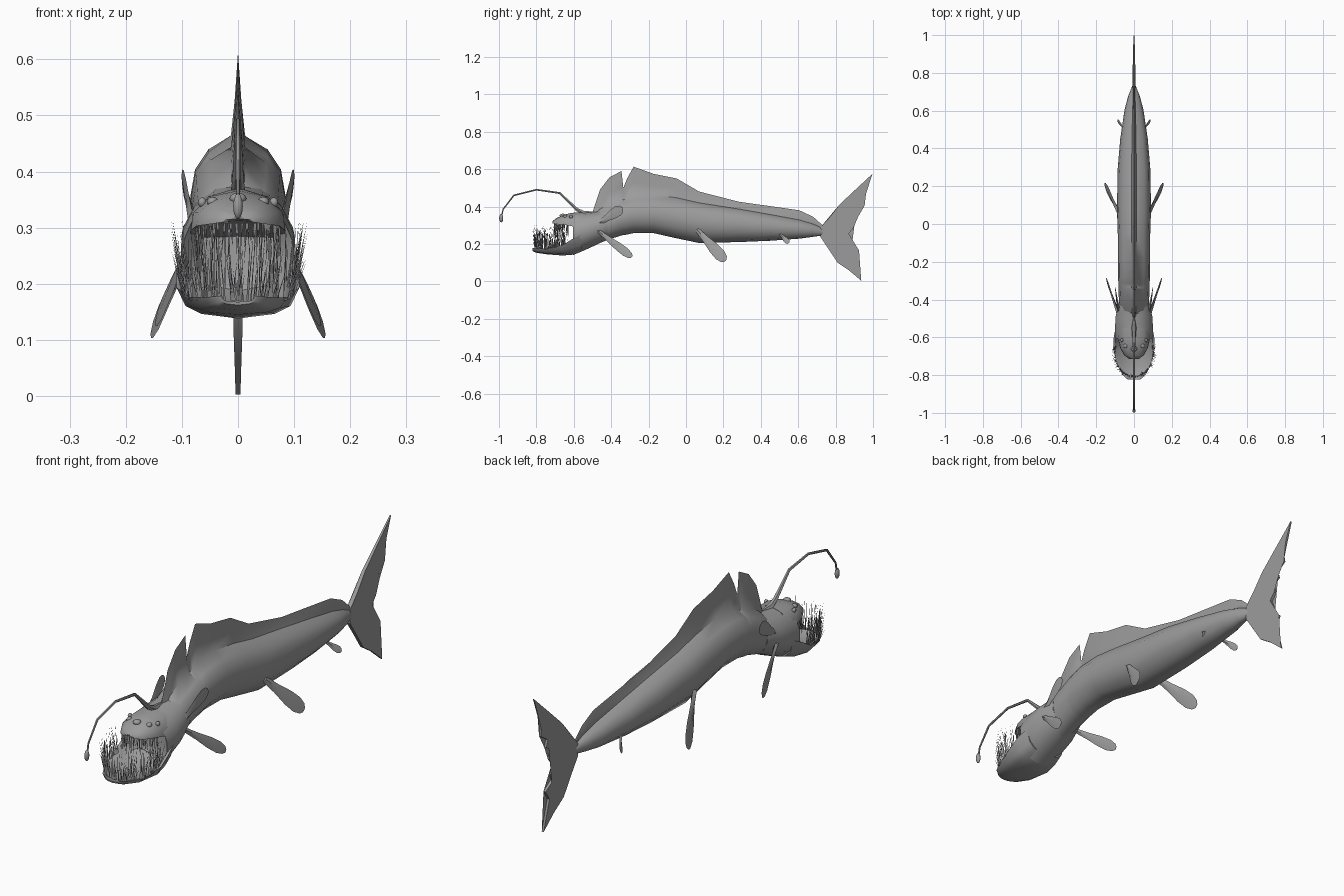
import bpy, bmesh, math, random
from mathutils import Vector

if "Cube" in bpy.data.objects:
    bpy.data.objects.remove(bpy.data.objects["Cube"], do_unlink=True)
random.seed(4)

GREY = (0.33, 0.33, 0.33, 1)
skin = bpy.data.materials.new("grey_skin")
skin.use_nodes = True
skin.diffuse_color = GREY
skin.node_tree.nodes["Principled BSDF"].inputs["Base Color"].default_value = GREY


def finish(name, bm, angle=50):
    """Turn a bmesh into a named, shaded object."""
    bmesh.ops.recalc_face_normals(bm, faces=bm.faces[:])
    mesh = bpy.data.meshes.new(name)
    bm.to_mesh(mesh)
    bm.free()
    mesh.materials.append(skin)
    ob = bpy.data.objects.new(name, mesh)
    bpy.context.collection.objects.link(ob)
    bpy.ops.object.select_all(action="DESELECT")
    ob.select_set(True)
    bpy.context.view_layer.objects.active = ob
    bpy.ops.object.shade_smooth_by_angle(angle=math.radians(angle))
    return ob


def loft(name, rings, angle=50):
    """Skin a row of equal rings and cap both ends."""
    bm = bmesh.new()
    rows = [[bm.verts.new(p) for p in ring] for ring in rings]
    n = len(rows[0])
    for a, b in zip(rows, rows[1:]):
        for i in range(n):
            j = (i + 1) % n
            bm.faces.new((a[i], a[j], b[j], b[i]))
    bm.faces.new(rows[0])
    bm.faces.new(rows[-1])
    return finish(name, bm, angle)


def mirrored(y, half):
    """Closed ring from a half section whose ends lie on x = 0."""
    return [(x, y, z) for x, z in half] + [(-x, y, z) for x, z in half[-2:0:-1]]


# Body and dorsal crest: y, half width, belly, shoulder, crest top
BODY = [
    (-.5, .07, .19, .34, .37), (-.46, .075, .205, .37, .49),
    (-.41, .08, .225, .39, .555), (-.345, .082, .245, .42, .59),
    (-.335, .082, .247, .425, .5), (-.315, .083, .25, .43, .55),
    (-.28, .084, .258, .44, .613), (-.175, .085, .258, .445, .575),
    (-.05, .086, .23, .43, .55), (.07, .09, .205, .41, .48),
    (.285, .087, .21, .38, .425), (.45, .073, .217, .35, .402),
    (.605, .05, .228, .32, .38), (.68, .03, .238, .3, .345),
    (.73, .01, .245, .28, .3),
]


def body_ring(y, w, zb, sh, top):
    h = sh - zb
    return mirrored(y, [
        (0, zb), (.5 * w, zb + .06 * h), (.88 * w, zb + .28 * h),
        (w, zb + .52 * h), (.9 * w, zb + .78 * h), (.62 * w, sh - .03 * h),
        (.15 * w, sh + .14 * (top - sh)), (.006, (sh + top) / 2), (0, top)])


loft("body", [body_ring(*s) for s in BODY])


# Back of the head, whose front cap closes the throat
def oval_ring(y, w, zb, top, n=14):
    mid, r = (zb + top) / 2, (top - zb) / 2
    return [(w * math.sin(k * math.tau / n), y, mid - r * math.cos(k * math.tau / n))
            for k in range(n)]


loft("head", [oval_ring(*s) for s in [
    (-.57, .07, .17, .335), (-.605, .1, .14, .362), (-.55, .103, .163, .368),
    (-.49, .1, .19, .372), (-.42, .08, .225, .385)]])

# Upper jaw and brow: y, half width, lip height, top
SKULL = [(-.715, .025, .31, .32), (-.695, .052, .306, .337),
         (-.655, .074, .303, .356), (-.61, .084, .295, .366),
         (-.55, .088, .27, .371)]
loft("upper_jaw", [mirrored(y, [
    (0, lip + .006), (.85 * w, lip + .004), (w, lip), (.95 * w, lip + .45 * (top - lip)),
    (.6 * w, lip + .85 * (top - lip)), (0, top)]) for y, w, lip, top in SKULL])

# Lower jaw, a scoop with a rim: y, half width, rim height, bottom
JAW = [(-.822, .035, .178, .162), (-.8, .06, .176, .153), (-.75, .088, .175, .145),
       (-.66, .11, .194, .138), (-.61, .109, .225, .142), (-.56, .1, .25, .16)]
loft("lower_jaw", [mirrored(y, [
    (0, zb), (.6 * w, zb + .15 * (rim - zb)), (.85 * w, zb + .4 * (rim - zb)), (w, rim),
    (.9 * w, rim), (.7 * w, zb + .5 * (rim - zb)), (0, zb + .35 * (rim - zb))])
    for y, w, rim, zb in JAW])


# Needle teeth along both jaws
def needle(bm, root, tip, r):
    base = [bm.verts.new(root + Vector((r * math.cos(a), r * math.sin(a), 0)))
            for a in (0, math.tau / 3, 2 * math.tau / 3)]
    top = bm.verts.new(tip)
    bm.faces.new(base)
    for i in range(3):
        bm.faces.new((base[i], base[(i + 1) % 3], top))


def jitter(s):
    return random.uniform(-s, s)


bm = bmesh.new()
for k in range(170):
    a = jitter(1.9)
    root = Vector((.1 * math.sin(a), -.685 - .122 * math.cos(a), 0))
    root.z = .17 + .24 * max(0, root.y + .75)
    length = random.uniform(.05, .14)
    tip = root + Vector((.012 * math.sin(a) + jitter(.012), jitter(.015), length))
    tip.z = min(tip.z, .315)
    needle(bm, root, tip, .0018)
finish("lower_teeth", bm)

bm = bmesh.new()
for k in range(70):
    a = jitter(1.5)
    root = Vector((.074 * math.sin(a), -.625 - .08 * math.cos(a), .308))
    tip = root + Vector((jitter(.008), jitter(.008), -random.uniform(.03, .1)))
    needle(bm, root, tip, .0018)
finish("upper_teeth", bm)


# Flat eyes on the brow
def ball(name, pos, size):
    bm = bmesh.new()
    bmesh.ops.create_uvsphere(bm, u_segments=10, v_segments=6, radius=1)
    for v in bm.verts:
        v.co = Vector((v.co.x * size[0], v.co.y * size[1], v.co.z * size[2])) + Vector(pos)
    finish(name, bm)


ball("centre_eye", (0, -.66, .352), (.016, .016, .01))
for side, s in (("left", 1), ("right", -1)):
    ball(side + "_eye", (s * .045, -.645, .346), (.011, .013, .009))
    ball(side + "_small_eye", (s * .064, -.615, .345), (.008, .01, .009))

# Lure stalk and bulb
STALK = [(-.5, .368, .006), (-.55, .366, .013), (-.585, .385, .01), (-.675, .472, .006),
         (-.8, .49, .005), (-.92, .46, .005), (-.978, .385, .004), (-.985, .35, .004)]
rings = []
for i, (y, z, r) in enumerate(STALK):
    p, q = STALK[max(i - 1, 0)], STALK[min(i + 1, len(STALK) - 1)]
    d = Vector((0, q[0] - p[0], q[1] - p[1])).normalized()
    side_dir = Vector((1, 0, 0))
    up = d.cross(side_dir)
    rings.append([Vector((0, y, z)) + r * (side_dir * math.cos(k * math.tau / 6)
                                           + up * math.sin(k * math.tau / 6)) for k in range(6)])
loft("lure_stalk", rings)
ball("lure_bulb", (0, -.988, .338), (.009, .011, .023))


# Paired paddle fins
def paddle(name, root, tip, half_width, thick):
    root, tip = Vector(root), Vector(tip)
    axis = tip - root
    across = axis.cross(Vector((1, 0, 0))).normalized()
    normal = axis.cross(across).normalized()
    rings = []
    for t, w in ((0, .4), (.3, .6), (.6, .95), (.82, 1), (.95, .7), (1, .3)):
        c = root + axis * t
        a, n = across * half_width * w, normal * thick * (1.1 - t)
        rings.append([c + a, c + n, c - a, c - n])
    loft(name, rings, 35)


FINS = {
    "gill_fin": ((.08, -.465, .312), (.1, -.34, .392), .028, .008),
    "pectoral_fin": ((.085, -.47, .27), (.147, -.29, .13), .023, .008),
    "pelvic_fin": ((.08, .06, .275), (.155, .21, .11), .031, .01),
    "anal_fin": ((.05, .5, .255), (.088, .55, .205), .014, .006),
}
for name, (root, tip, hw, th) in FINS.items():
    for side, s in (("left", 1), ("right", -1)):
        paddle(side + "_" + name, (s * root[0], *root[1:]), (s * tip[0], *tip[1:]), hw, th)

# Ragged tail fin, cut from a thin plate that tapers to the rear
TAIL = [(.72, .235), (.72, .29), (.77, .345), (.82, .41), (.9, .485), (.997, .575),
        (.965, .49), (.95, .43), (.955, .405), (.91, .375), (.92, .345), (.885, .325),
        (.895, .285), (.87, .255), (.885, .22), (.875, .195), (.925, .165),
        (.9, .125), (.937, .003), (.87, .06), (.81, .1), (.765, .17)]
bm = bmesh.new()
sides = []
for s in (1, -1):
    sides.append([bm.verts.new((s * (.009 - .025 * max(0, y - .75)), y, z)) for y, z in TAIL])
    face = bm.faces.new(sides[-1])
    bmesh.ops.triangulate(bm, faces=[face])
for i in range(len(TAIL)):
    j = (i + 1) % len(TAIL)
    bm.faces.new((sides[0][i], sides[0][j], sides[1][j], sides[1][i]))
finish("tail_fin", bm, 30)
